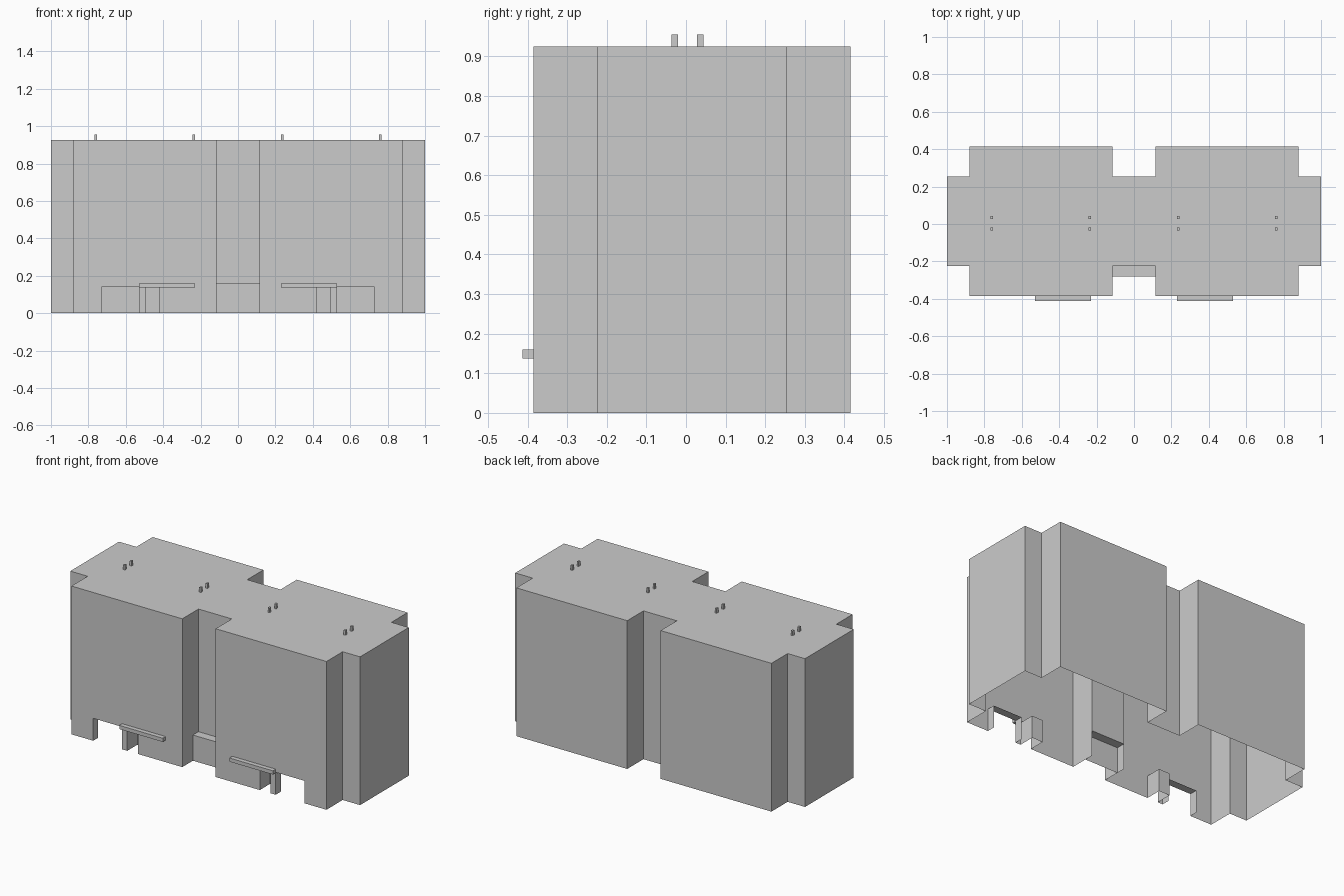
import bpy, bmesh

if "Cube" in bpy.data.objects:
    bpy.data.objects.remove(bpy.data.objects["Cube"])

TOP, DOOR, LOBBY = 0.925, 0.14, 0.16
FRONT, NOTCH, BACK, BACK_IN = -0.385, -0.225, 0.415, 0.255


def mirrored_object(name, bm):
    bmesh.ops.remove_doubles(bm, verts=bm.verts, dist=1e-5)
    mesh = bpy.data.meshes.new(name)
    bm.to_mesh(mesh)
    bm.free()
    ob = bpy.data.objects.new(name, mesh)
    bpy.context.collection.objects.link(ob)
    mod = ob.modifiers.new("mirror", 'MIRROR')
    mod.use_clip = True
    return ob


def face(bm, points):
    bm.faces.new([bm.verts.new(p) for p in points])


def wall(bm, path, z0, z1):
    # vertical panels along a plan path, walked clockwise so they face outward
    for (ax, ay), (bx, by) in zip(path, path[1:]):
        face(bm, [(ax, ay, z1), (bx, by, z1), (bx, by, z0), (ax, ay, z0)])


def slab(bm, x0, x1, y0, y1, z, up=True):
    pts = [(x0, y0, z), (x1, y0, z), (x1, y1, z), (x0, y1, z)]
    face(bm, pts if up else pts[::-1])


def box(bm, x0, x1, y0, y1, z0, z1):
    wall(bm, [(x0, y0), (x0, y1), (x1, y1), (x1, y0), (x0, y0)], z0, z1)
    slab(bm, x0, x1, y0, y1, z0, False)
    slab(bm, x0, x1, y0, y1, z1)


# Building shell, right half, open underneath
bm = bmesh.new()
sides = [(0, BACK_IN), (0.115, BACK_IN), (0.115, BACK), (0.88, BACK), (0.88, BACK_IN),
         (1, BACK_IN), (1, NOTCH), (0.88, NOTCH), (0.88, FRONT)]
court = [(0.115, FRONT), (0.115, NOTCH), (0, NOTCH)]
wall(bm, sides, 0, TOP)
wall(bm, [sides[-1], court[0]], DOOR, TOP)
wall(bm, court[:2], 0, TOP)
wall(bm, court[1:], LOBBY, TOP)
face(bm, [(x, y, TOP) for x, y in reversed(sides + court)])
# Ground floor front: wide opening, pier, door alcove
wall(bm, [(0.88, FRONT), (0.73, FRONT), (0.73, -0.335)], 0, DOOR)
wall(bm, [(0.53, -0.335), (0.53, FRONT), (0.495, FRONT), (0.495, -0.285),
          (0.42, -0.285), (0.42, FRONT), (0.115, FRONT)], 0, DOOR)
slab(bm, 0.53, 0.73, FRONT, -0.335, DOOR, False)
slab(bm, 0.42, 0.495, FRONT, -0.285, DOOR, False)
mirrored_object("building_shell", bm)

# Low lobby in the front notch
bm = bmesh.new()
wall(bm, [(0.115, -0.28), (0, -0.28)], 0, LOBBY)
slab(bm, 0, 0.115, -0.28, NOTCH, LOBBY)
mirrored_object("central_lobby", bm)

# Canopies over the side doors
bm = bmesh.new()
box(bm, 0.23, 0.53, -0.413, FRONT, 0.137, 0.16)
mirrored_object("door_canopies", bm)

# Roof vents in pairs
bm = bmesh.new()
for x in (0.237, 0.761):
    for y in (-0.028, 0.036):
        box(bm, x - 0.006, x + 0.006, y - 0.008, y + 0.008, TOP, 0.955)
mirrored_object("roof_vents", bm)
